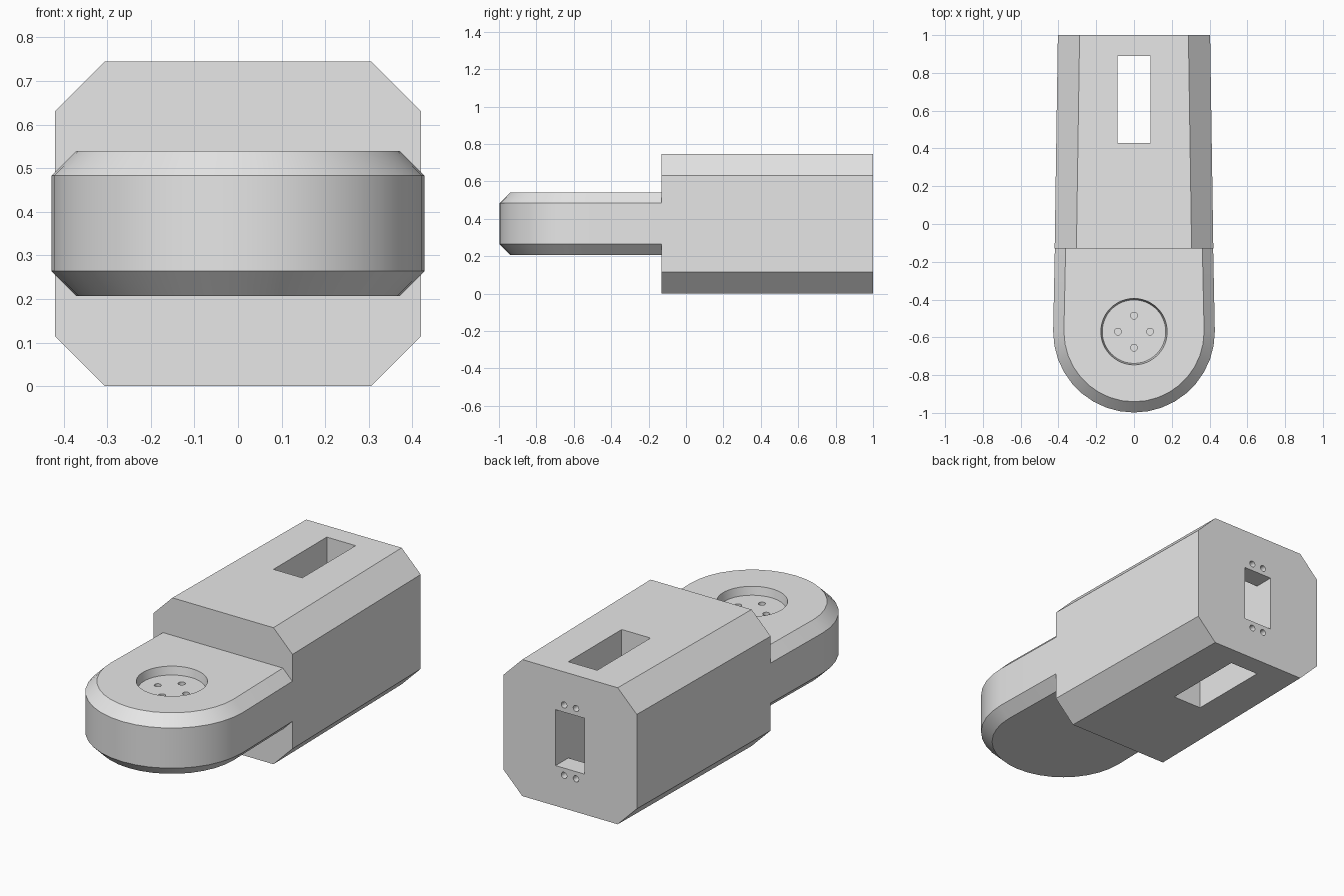
import bpy, bmesh, math
from mathutils import Matrix, Vector

default = bpy.data.objects.get("Cube")
if default:
    bpy.data.objects.remove(default, do_unlink=True)

grey = bpy.data.materials.new("light grey")
grey.use_nodes = True
colour = (0.8, 0.8, 0.8, 1)
grey.diffuse_color = colour
grey.node_tree.nodes["Principled BSDF"].inputs["Base Color"].default_value = colour

JOINT_Y = -0.13      # where the tongue meets the body
PIVOT_Y = -0.57      # centre of the rounded end
MID_Z = 0.3725       # mid height of the whole link


def make_object(name, bm):
    bmesh.ops.recalc_face_normals(bm, faces=bm.faces)
    mesh = bpy.data.meshes.new(name)
    bm.to_mesh(mesh)
    bm.free()
    mesh.materials.append(grey)
    obj = bpy.data.objects.new(name, mesh)
    bpy.context.collection.objects.link(obj)
    return obj


def loft(name, rings):
    """Skin a stack of equal-length rings and cap both ends."""
    bm = bmesh.new()
    loops = [[bm.verts.new(p) for p in ring] for ring in rings]
    for a, b in zip(loops, loops[1:]):
        for i in range(len(a)):
            j = (i + 1) % len(a)
            bm.faces.new((a[i], a[j], b[j], b[i]))
    bm.faces.new(loops[0])
    bm.faces.new(loops[-1])
    return make_object(name, bm)


def box_cutter(low, high):
    bm = bmesh.new()
    low, high = Vector(low), Vector(high)
    size = Matrix.Diagonal((*(high - low), 1))
    bmesh.ops.create_cube(bm, size=1, matrix=Matrix.Translation((low + high) / 2) @ size)
    return make_object("box_cutter", bm)


def round_cutter(centre, radius, depth, sides, axis="Z", top_radius=None):
    bm = bmesh.new()
    turn = Matrix.Rotation(math.pi / 2, 4, "X") if axis == "Y" else Matrix()
    bmesh.ops.create_cone(bm, cap_ends=True, segments=sides, radius1=radius,
                          radius2=top_radius or radius, depth=depth,
                          matrix=Matrix.Translation(centre) @ turn)
    return make_object("round_cutter", bm)


def cut(target, cutter):
    mod = target.modifiers.new("cut", "BOOLEAN")
    mod.operation = "DIFFERENCE"
    mod.solver = "EXACT"
    mod.object = cutter
    bpy.context.view_layer.objects.active = target
    bpy.ops.object.modifier_apply(modifier=mod.name)
    bpy.data.objects.remove(cutter, do_unlink=True)


# Body: chamfered block that narrows slightly to the back
def octagon(y, half):
    bevel, h = 0.115, MID_Z
    quarter = [(half, h - bevel), (half - bevel, h)]
    corners = quarter + [(-x, z) for x, z in reversed(quarter)]
    corners += [(-x, -z) for x, z in corners]
    return [(x, y, MID_Z + z) for x, z in corners]


body = loft("body", [octagon(JOINT_Y, 0.42), octagon(1.0, 0.403)])

# Vertical slot right through, and the rear window that opens into it
cut(body, box_cutter((-0.087, 0.43, -0.1), (0.087, 0.89, 0.9)))
cut(body, box_cutter((-0.087, 0.7, 0.22), (0.087, 1.1, 0.525)))

# Screw holes above and below the rear window
for x in (-0.036, 0.036):
    for side in (-1, 1):
        cut(body, round_cutter((x, 1, MID_Z + side * 0.192), 0.017, 0.16, 16, "Y"))


# Tongue: round-ended plate with chamfered rims
def tongue_ring(z, inset):
    radius = 0.428 - inset
    steps = 18
    ring = [(0.419 - inset, JOINT_Y, z)]
    for i in range(steps + 1):
        a = -math.pi * i / steps
        ring.append((radius * math.cos(a), PIVOT_Y + radius * math.sin(a), z))
    ring.append((inset - 0.419, JOINT_Y, z))
    return ring


bevel = 0.057
low, high = 0.207, 0.54
tongue = loft("tongue", [tongue_ring(low, bevel), tongue_ring(low + bevel, 0),
                         tongue_ring(high - bevel, 0), tongue_ring(high, bevel)])

# Round horn recess with four screw holes in its floor
depth = 0.045
cut(tongue, round_cutter((0, PIVOT_Y, high), 0.168, 2 * depth, 48, top_radius=0.184))
for i in range(4):
    a = i * math.pi / 2
    centre = (0.085 * math.cos(a), PIVOT_Y + 0.085 * math.sin(a), high - depth)
    cut(tongue, round_cutter(centre, 0.018, 0.16, 16))

# Smooth the curved walls, keep the bevel edges crisp
for obj in (body, tongue):
    bpy.ops.object.select_all(action="DESELECT")
    obj.select_set(True)
    bpy.context.view_layer.objects.active = obj
    bpy.ops.object.shade_smooth_by_angle(angle=math.radians(30))
